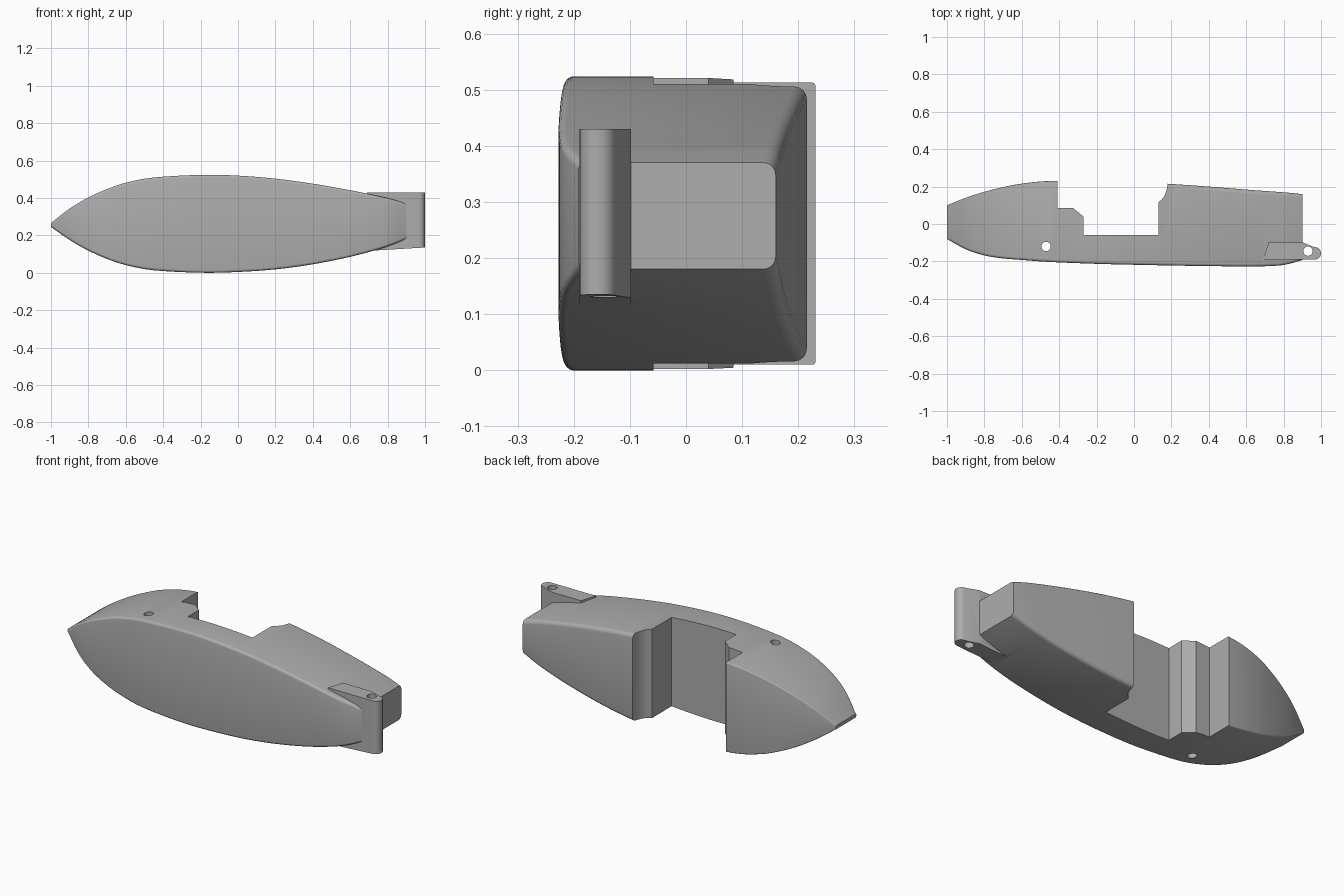
import bpy, bmesh, math

cube = bpy.data.objects.get("Cube")
if cube:
    bpy.data.objects.remove(cube, do_unlink=True)

grey = bpy.data.materials.new("plain grey")
grey.use_nodes = True
grey.diffuse_color = (0.42, 0.42, 0.42, 1)
grey.node_tree.nodes["Principled BSDF"].inputs["Base Color"].default_value = grey.diffuse_color


def finish(name, bm):
    bmesh.ops.recalc_face_normals(bm, faces=bm.faces)
    mesh = bpy.data.meshes.new(name)
    bm.to_mesh(mesh)
    bm.free()
    mesh.materials.append(grey)
    obj = bpy.data.objects.new(name, mesh)
    bpy.context.collection.objects.link(obj)
    return obj


def loft(name, rings):
    bm = bmesh.new()
    rows = [[bm.verts.new(p) for p in ring] for ring in rings]
    n = len(rows[0])
    for a, b in zip(rows, rows[1:]):
        for i in range(n):
            j = (i + 1) % n
            bm.faces.new((a[i], a[j], b[j], b[i]))
    bm.faces.new(rows[0])
    bm.faces.new(rows[-1])
    return finish(name, bm)


def prism(name, outline, low, high):
    return loft(name, [[(x, y, z) for x, y in outline] for z in (low, high)])


def arc(cx, cy, r, start, end, steps):
    angles = [math.radians(start + (end - start) * i / steps) for i in range(steps + 1)]
    return [(cx + r * math.cos(a), cy + r * math.sin(a)) for a in angles]


def combine(target, tool, operation):
    mod = target.modifiers.new(operation, "BOOLEAN")
    mod.operation, mod.object, mod.solver = operation, tool, "EXACT"
    tool.hide_render = True
    bpy.context.view_layer.objects.active = target
    bpy.ops.object.modifier_apply(modifier=mod.name)
    bpy.data.objects.remove(tool, do_unlink=True)


def spline(rows, steps):
    # Smooth in-between stations along the hull
    out = []
    for i in range(len(rows) - 1):
        a, b = rows[max(i - 1, 0)], rows[i]
        c, d = rows[i + 1], rows[min(i + 2, len(rows) - 1)]
        for k in range(steps):
            t = k / steps
            out.append([q + t / 2 * (r - p + t * (2 * p - 5 * q + 4 * r - s
                        + t * (3 * (q - r) + s - p))) for p, q, r, s in zip(a, b, c, d)])
    return out + [rows[-1]]


def section(x, top, bottom, front, back):
    # Rounded rectangle across the hull
    limit = 0.45 * (top - bottom)
    rf = min(0.014, limit)
    rb = min(0.022 if x > -0.1 else 0.006, limit)
    corners = (arc(back - rb, top - rb, rb, 0, 90, 4)
               + arc(front + rf, top - rf, rf, 90, 180, 4)
               + arc(front + rf, bottom + rf, rf, 180, 270, 4)
               + arc(back - rb, bottom + rb, rb, 270, 360, 4))
    return [(x, y, z) for y, z in corners]


# Hull stations: x, top, bottom, front, back
stations = [
    (-1, .265, .245, -.08, .1),
    (-.9, .343, .175, -.135, .14),
    (-.8, .402, .118, -.168, .172),
    (-.7, .447, .074, -.184, .197),
    (-.6, .481, .041, -.192, .216),
    (-.45, .509, .013, -.203, .23),
    (-.2, .523, 0, -.213, .23),
    (0, .519, .004, -.218, .226),
    (.2, .503, .018, -.222, .214),
    (.4, .476, .045, -.225, .2),
    (.6, .441, .085, -.227, .184),
    (.75, .41, .125, -.224, .173),
    (.83, .391, .152, -.213, .167),
    (.9, .37, .18, -.192, .16),
]
hull = loft("hull", [section(*row) for row in spline(stations, 4)])

# Hinge lug at the narrow end
lug_outline = ([(.69, -.19), (.72, -.098), (.9, -.098), (.96, -.122)]
               + arc(.967, -.157, .033, 70, -90, 10))
lug = prism("lug", lug_outline, .125, .43)
for v in lug.data.vertices:
    if v.co.z < .2:
        v.co.z = .135 - (1 - v.co.x) * .06
combine(hull, lug, "UNION")

# Stepped recess in the back
recess = ([(-.41, .3), (-.41, .085), (-.325, .085), (-.27, .04), (-.27, -.058),
           (.13, -.058), (.13, .115)]
          + [(.15, .133), (.165, .153), (.175, .185), (.18, .215), (.18, .3)])
combine(hull, prism("recess_cutter", recess, -.2, .8), "DIFFERENCE")

# Pin holes
for x, y in ((-.47, -.12), (.93, -.145)):
    hole = prism("hole_cutter", arc(x, y, .025, 0, 345, 23), -.2, .8)
    combine(hull, hole, "DIFFERENCE")

bpy.ops.object.select_all(action="DESELECT")
hull.select_set(True)
bpy.context.view_layer.objects.active = hull
bpy.ops.object.shade_smooth_by_angle(angle=math.radians(30))
